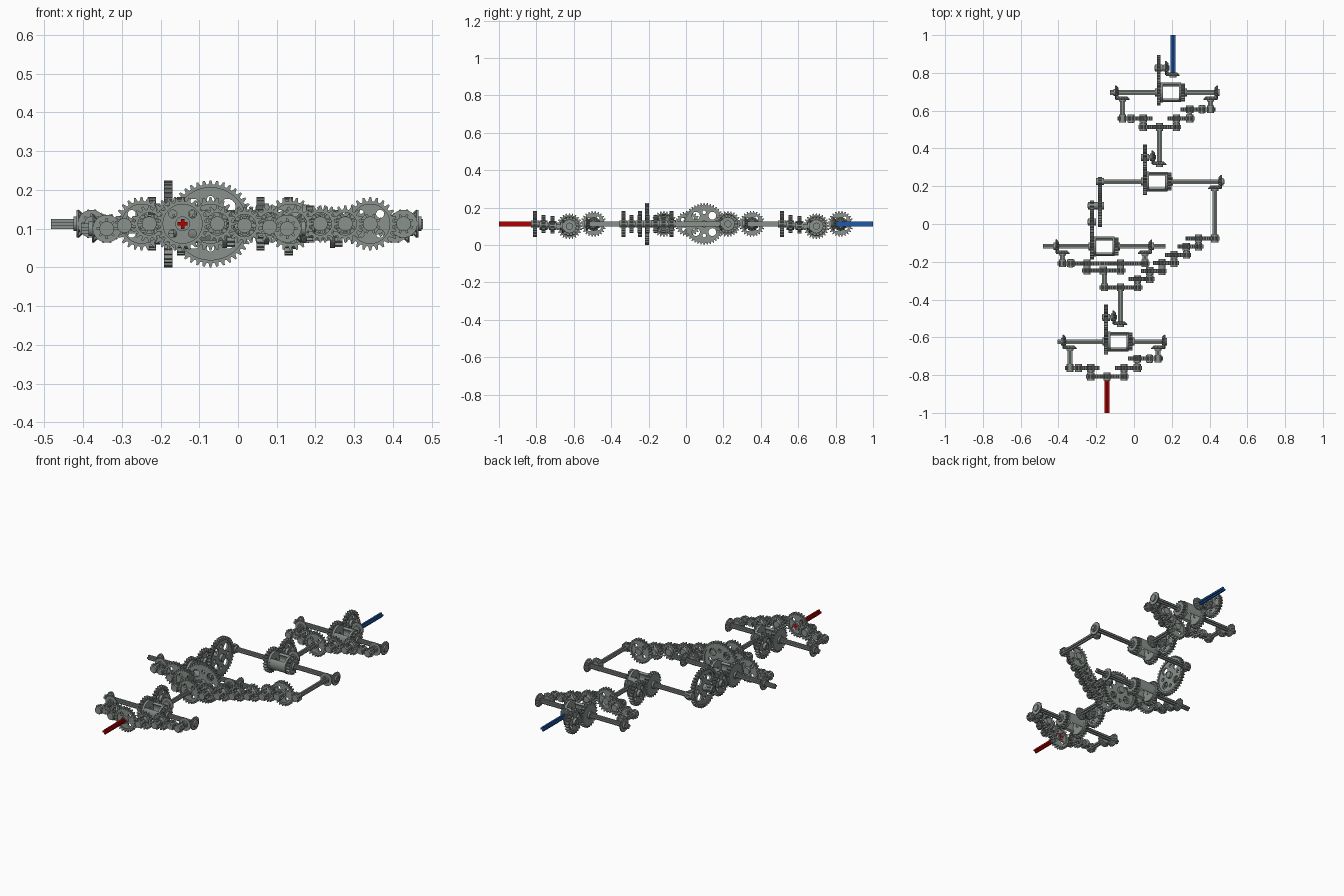
import bpy, bmesh
from math import sin, cos, pi, radians
from mathutils import Matrix

if "Cube" in bpy.data.objects:
    bpy.data.objects.remove(bpy.data.objects["Cube"])

S = 0.043            # one pitch unit
Z, ZL = 0.1125, 0.1  # main and lowered axle heights


def material(name, rgb):
    mat = bpy.data.materials.new(name)
    mat.diffuse_color = (*rgb, 1)
    mat.use_nodes = True
    mat.node_tree.nodes["Principled BSDF"].inputs["Base Color"].default_value = mat.diffuse_color
    return mat


GREY = material("grey_plastic", (.254, .287, .266))
RED = material("red_plastic", (.45, .0, .0))
BLUE = material("blue_plastic", (.013, .10, .39))


def circle(r, n=24, cx=0, cy=0):
    return [(cx + r * cos(2 * pi * i / n), cy + r * sin(2 * pi * i / n)) for i in range(n)]


def teeth(n, ro, ri):
    pts = []
    for i in range(n):
        for f, r in ((-.34, ri), (-.13, ro), (.13, ro), (.34, ri)):
            a = 2 * pi * (i + f) / n
            pts.append((r * cos(a), r * sin(a)))
    return pts


def arc_bar(mid, half, r0, r1, n=6):
    angles = [mid - half + 2 * half * i / n for i in range(n + 1)]
    return ([(r1 * cos(a), r1 * sin(a)) for a in angles] +
            [(r0 * cos(a), r0 * sin(a)) for a in reversed(angles)])


def layer(loops, width, z=0):
    """Extruded 2D outline with holes, as a temporary mesh."""
    cu = bpy.data.curves.new("outline", 'CURVE')
    cu.dimensions, cu.fill_mode, cu.extrude = '2D', 'BOTH', width / 2
    for pts in loops:
        sp = cu.splines.new('POLY')
        sp.points.add(len(pts) - 1)
        for p, (x, y) in zip(sp.points, pts):
            p.co = (x, y, 0, 1)
        sp.use_cyclic_u = True
    ob = bpy.data.objects.new("outline", cu)
    bpy.context.collection.objects.link(ob)
    bpy.context.view_layer.update()
    me = bpy.data.meshes.new_from_object(ob)
    bpy.data.objects.remove(ob)
    bpy.data.curves.remove(cu)
    me.transform(Matrix.Translation((0, 0, z)))
    return me


def merge(name, layers, mat=GREY):
    bm = bmesh.new()
    for me in layers:
        bm.from_mesh(me)
        bpy.data.meshes.remove(me)
    bmesh.ops.remove_doubles(bm, verts=bm.verts, dist=1e-5)
    out = bpy.data.meshes.new(name)
    bm.to_mesh(out)
    bm.free()
    out.shade_smooth()
    out.set_sharp_from_angle(angle=radians(30))
    out.materials.append(mat)
    return out


def ring_holes(r, d, n, off):
    return [circle(r, 14, d * cos(off + 2 * pi * i / n), d * sin(off + 2 * pi * i / n)) for i in range(n)]


def spur(n):
    ro, ri = (n / 16 + .11) * S, (n / 16 - .14) * S
    hub = layer([circle(.019)], .041)
    if n == 8:
        return merge("gear_8", [layer([teeth(8, ro, ri)], .021), hub])
    rim = ri - .008
    holes = {16: ring_holes(.006, .0255, 4, pi / 4), 24: ring_holes(.0105, .036, 4, pi / 4),
             40: ring_holes(.021, .062, 4, pi / 4) + ring_holes(.010, .062, 4, 0)}[n]
    return merge("gear_%d" % n, [layer([teeth(n, ro, ri), circle(rim, 40)], .021),
                                 layer([circle(rim + .001, 40)] + holes, .011), hub])


GEAR = {n: spur(n) for n in (8, 16, 24, 40)}

# bevel gear: toothed cone facing +z, hub behind
cone = layer([teeth(12, .038, .030)], .014, .007)
for v in cone.vertices:
    if v.co.z > .007:
        v.co.x *= .62
        v.co.y *= .62
BEVEL = merge("bevel", [cone, layer([circle(.036, 36)], .005, -.002), layer([circle(.019)], .014, -.006)])

ROT = {'x': Matrix.Rotation(pi / 2, 4, 'Y'), '-x': Matrix.Rotation(-pi / 2, 4, 'Y'),
       'y': Matrix.Rotation(-pi / 2, 4, 'X')}


def put(name, mesh, axis, loc, spin=0.0):
    ob = bpy.data.objects.new(name, mesh)
    bpy.context.collection.objects.link(ob)
    ob.matrix_world = Matrix.Translation(loc) @ ROT[axis] @ Matrix.Rotation(spin, 4, 'Z')


def gear(n, axis, x, y, z=Z, half=None):
    half = (n == 8) if half is None else half
    put("spur_gear_%d" % n, GEAR[n], axis, (x, y, z), pi / n if half else 0)


def bevel(axis, x, y, z=Z):
    put("bevel_gear", BEVEL, axis, (x, y, z), pi / 12 if 'y' in axis else 0)


def axle(axis, a, b, other, z=Z, name="axle", mat=GREY):
    r, t = .0128, .0048
    cross = [(r, -t), (r, t), (t, t), (t, r), (-t, r), (-t, t),
             (-r, t), (-r, -t), (-t, -t), (-t, -r), (t, -r), (t, -t)]
    m = (a + b) / 2
    put(name, merge(name, [layer([cross], abs(b - a))], mat), axis,
        (m, other, z) if axis == 'x' else (other, m, z))


def yshaft(x, y0, y1, z=Z):
    axle('y', y0 - .02, y1 + .02, x, z)


# differential cage: ring gear 24 at one end, 16 at the other, open frame between
W = 3 * S
CAGE = merge("cage", [layer([arc_bar(m, .62, .039, .052)], W - .02, W / 2) for m in (pi / 2, -pi / 2)] + [
    layer([teeth(24, 1.61 * S, 1.36 * S), circle(.0125)], .021),
    layer([teeth(16, 1.11 * S, .86 * S), circle(.0125)], .021, W),
    layer([circle(.053, 36), circle(.013)], .012, .016),
    layer([circle(.050, 36), circle(.013)], .012, W - .016),
    layer([circle(.021)], .012, -.014), layer([circle(.021)], .012, W + .014)])


def differential(xg, y, z, x0, x1):
    put("differential_cage", CAGE, 'x', (xg, y, z))
    axle('x', x0, xg + .02, y, z, "left_diff_axle")
    axle('x', xg + W - .02, x1, y, z, "right_diff_axle")


def output(xg, xo, y):
    """Gear driven by the cage, turned 90 degrees by a bevel pair."""
    gear(24, 'x', xg, y, Z, True)
    axle('x', xg - .022, xo - .018, y)
    bevel('x', xo - .037, y)
    bevel('y', xo, y - .037)


def takeoff(x, y, z, side, row):
    """Bevel pair from a differential axle to a y shaft; side -1 left, 1 right."""
    bevel('-x' if side > 0 else 'x', x + side * .034, y, z)
    bevel('y', x, y - .035, z)
    yshaft(x, row, y - .05, z)


def end_module(dx, dy):
    """Splitter at the front and back ends: one input, two trains, differential."""
    x, yd = -.143 + dx, -.623 + dy
    r0, r1, r2 = -.807 + dy, -.762 + dy, -.713 + dy
    xl, xr = x - .196, x + .270
    # input row
    gear(24, 'y', x, r0)
    a, b, c = x - 2 * S, x + 2 * S + .004, x + .16
    gear(8, 'y', a, r0)
    gear(8, 'y', b, r0)
    yshaft(a, r0, r1)
    yshaft(b, r0, r1)
    # left train
    gear(16, 'y', a, r1, Z)
    gear(8, 'y', a - 1.5 * S, r1, .108)
    gear(8, 'y', xl, r1, ZL, False)
    axle('y', r1 - .022, r1 + .022, a - 1.5 * S, .108)
    takeoff(xl, yd, ZL, -1, r1)
    # right train
    gear(16, 'y', b, r1)
    gear(8, 'y', c, r1, .108)
    yshaft(c, r1, r2, .108)
    gear(16, 'y', c, r2, .108)
    gear(8, 'y', c + 1.5 * S, r2, .104)
    axle('y', r2 - .022, r2 + .022, c + 1.5 * S, .104)
    gear(8, 'y', xr, r2, ZL, False)
    takeoff(xr, yd, ZL, 1, r2)
    differential(x - .004, yd, ZL, xl - .066, xr + .043)
    output(x - .004, x + .071, yd + 3 * S)


end_module(0, 0)
end_module(.278, 1.32)

# input and output axles
axle('y', -1.0, -.785, -.143, Z, "input_axle", RED)
axle('y', .79, 1.0, .206, Z, "output_axle", BLUE)

# middle input shaft and its distribution row
R = [-.335 + i * .043 for i in range(7)]
xm = -.071
yshaft(xm, -.52, R[0])
gear(24, 'y', xm, R[0])
gear(8, 'y', xm - 2 * S, R[0])
yshaft(xm - 2 * S, R[0], -.246)

# middle left trains: 24 tooth idlers and the large gear
xa = xm - 2 * S - .006
gear(24, 'y', xa, -.246)
for x in (xm, xa - 2 * S):
    gear(8, 'y', x, -.246)
    yshaft(x, -.246, -.208)
gear(40, 'y', xm, -.208)
gear(24, 'y', xa - 2 * S, -.208)
gear(8, 'y', xa - 4 * S, -.208)
axle('y', -.23, -.186, xa - 4 * S)
gear(8, 'y', xa - 5 * S, -.208, Z, False)
takeoff(xa - 5 * S, -.118, Z, -1, -.208)
gear(8, 'y', xm + 3 * S, -.208)
takeoff(xm + 3 * S, -.118, Z, 1, -.208)
differential(-.222, -.118, Z, -.483, .167)

# staircase of reduction gears on the right
for i in range(6):
    x = xm + 2 * S + .004 + i * 1.5 * S
    gear(8, 'y', x, R[i])
    gear(16 if i < 5 else 24, 'y', x, R[i + 1])
    yshaft(x, R[i], R[i + 1])
xs = x + 2 * S
gear(8, 'y', xs, R[6])
takeoff(xs, .224, Z, 1, R[6])

# link from the second differential to the third through the upright large gear
gear(24, 'x', -.222, -.118 + 3 * S, Z, True)
axle('x', -.245, -.2, -.118 + 3 * S)
gear(8, 'x', -.222, -.118 + 5 * S, Z, False)
gear(40, 'x', -.18, -.118 + 5 * S)
axle('x', -.245, -.16, -.118 + 5 * S)
gear(8, 'x', -.18, .224)
differential(.058, .224, Z, -.2, .478)

# third differential output to the rear module
output(.058, .135, .224 + 3 * S)
yshaft(.135, .325, .513)
